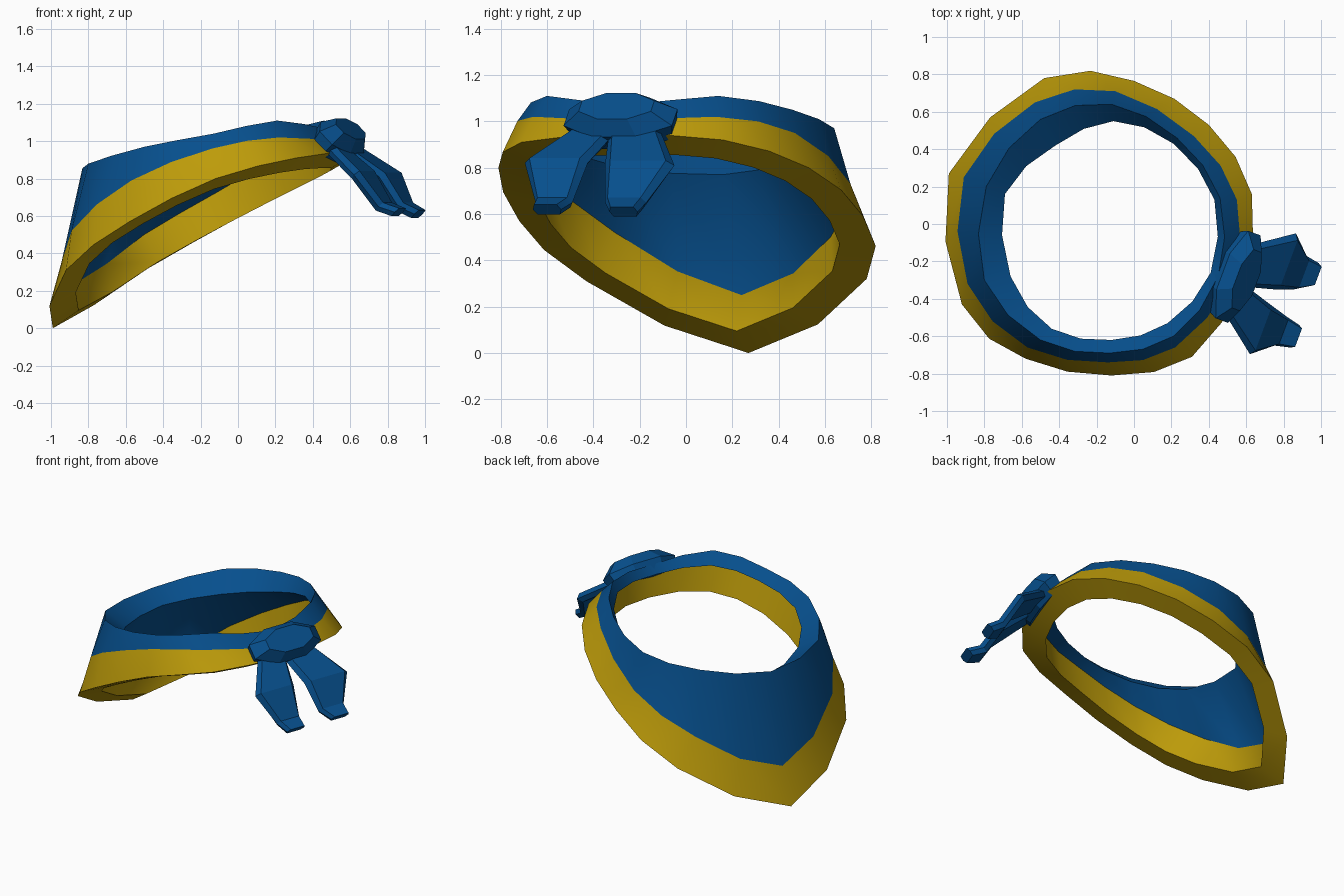
import bpy, bmesh, math
from mathutils import Vector

cube = bpy.data.objects.get("Cube")
if cube:
    bpy.data.objects.remove(cube, do_unlink=True)


def make_material(name, colour):
    mat = bpy.data.materials.new(name)
    mat.use_nodes = True
    mat.diffuse_color = colour
    mat.node_tree.nodes["Principled BSDF"].inputs["Base Color"].default_value = colour
    return mat


BLUE = make_material("cloth blue", (0.002, 0.078, 0.265, 1))
YELLOW = make_material("trim yellow", (0.51, 0.33, 0.003, 1))


def refine(keys):
    """Double a closed loop of points, placing each new one on a smooth curve."""
    pts = [Vector(k) for k in keys]
    count = len(pts)
    loop = []
    for i, p in enumerate(pts):
        q = pts[(i + 1) % count]
        outer = pts[i - 1] + pts[(i + 2) % count]
        loop += [p, (p + q) * 9 / 16 - outer / 16]
    return loop


def scaled(loop, centre, factors):
    """Copy a loop, scaled about a centre by a factor for each axis."""
    centre, factors = Vector(centre), Vector(factors)
    return [centre + (p - centre) * factors for p in loop]


def bridge(bm, first, second, material=0):
    count = len(first)
    for i in range(count):
        j = (i + 1) % count
        face = bm.faces.new((first[i], first[j], second[j], second[i]))
        face.material_index = material


def add_loops(bm, loops):
    return [[bm.verts.new(p) for p in loop] for loop in loops]


def finish(bm, name, materials, angle):
    bmesh.ops.recalc_face_normals(bm, faces=bm.faces)
    mesh = bpy.data.meshes.new(name)
    bm.to_mesh(mesh)
    bm.free()
    for mat in materials:
        mesh.materials.append(mat)
    obj = bpy.data.objects.new(name, mesh)
    bpy.context.collection.objects.link(obj)
    bpy.ops.object.select_all(action="DESELECT")
    obj.select_set(True)
    bpy.context.view_layer.objects.active = obj
    bpy.ops.object.shade_smooth_by_angle(angle=math.radians(angle))


def loft(name, loops):
    """Closed solid through a row of loops."""
    bm = bmesh.new()
    rings = add_loops(bm, loops)
    for first, second in zip(rings, rings[1:]):
        bridge(bm, first, second)
    bm.faces.new(rings[0])
    bm.faces.new(rings[-1])
    finish(bm, name, [BLUE], 20)


# Neck scarf: hem, trim seam, upper fold and collar edge, going round from the hanging point
hem = refine([
    (-.99, .27, 0), (-.48, .78, .32), (0, .765, .59), (.4, .53, .8), (.63, .16, .92),
    (.58, -.3, .94), (.31, -.71, .91), (-.12, -.81, .8), (-.58, -.72, .57), (-.92, -.43, .31)])
seam = refine([
    (-.91, .25, .25), (-.53, .65, .5), (-.1, .71, .73), (.32, .47, .95), (.55, .13, 1.02),
    (.52, -.3, 1), (.22, -.66, 1.02), (-.14, -.74, .96), (-.57, -.66, .79), (-.89, -.32, .52)])
fold = refine([
    (-.79, .2, .85), (-.5, .56, .92), (-.12, .64, .97), (.23, .46, 1.05), (.46, .14, 1.11),
    (.45, -.28, 1.07), (.21, -.6, 1.11), (-.13, -.69, 1.04), (-.5, -.62, .97), (-.8, -.3, .88)])
collar = refine([
    (-.69, .16, .77), (-.42, .42, .82), (-.11, .55, .87), (.21, .43, .97), (.43, .13, 1.04),
    (.41, -.26, 1.02), (.18, -.53, 1.04), (-.12, -.62, .98), (-.44, -.56, .9), (-.66, -.28, .8)])

# Inner layer follows the outer one
inner_seam = scaled(seam, (-.18, 0, 0), (.92, .96, 1))
inner_hem = scaled(hem, (-.18, 0, .5), (.83, .81, .81))

bm = bmesh.new()
rings = add_loops(bm, [hem, seam, fold, collar, inner_seam, inner_hem])
band_colours = [1, 0, 0, 0, 1, 1]
for i, colour in enumerate(band_colours):
    bridge(bm, rings[i], rings[(i + 1) % len(rings)], colour)
finish(bm, "scarf", [BLUE, YELLOW], 35)

# Directions at the knot: along it, outward from the neck, and up its face
along = Vector((.35, .94, 0)).normalized()
outward = Vector((.66, -.25, .7)).normalized()
upward = outward.cross(along)


def knot_ring(depth, length, height):
    centre = Vector((.55, -.28, 1.01)) + outward * depth
    ring = []
    for i in range(8):
        a = math.tau * (i + .5) / 8
        ring.append(centre + along * length * math.cos(a) + upward * height * math.sin(a))
    return ring


# Knot: faceted pad, widest in the middle
loft("knot", [knot_ring(-.08, .24, .11), knot_ring(.01, .27, .13), knot_ring(.08, .18, .085)])


def tail(name, stations):
    """Flat strip with bevelled edges; each station is a centre and a half width."""
    profile = [(-1, 0), (-.8, 1), (.8, 1), (1, 0), (.8, -1), (-.8, -1)]
    thickness = .03
    loft(name, [
        [Vector(c) + along * w * s + outward * thickness * t for s, t in profile]
        for c, w in stations])


# Two loose ends, each flaring and then narrowing to a turned-out tip
tail("front_tail", [
    ((.53, -.4, .95), .1), ((.67, -.56, .82), .145),
    ((.78, -.57, .65), .085), ((.86, -.6, .62), .065)])
tail("back_tail", [
    ((.6, -.22, .95), .12), ((.81, -.2, .81), .16),
    ((.89, -.26, .65), .095), ((.965, -.27, .61), .065)])
